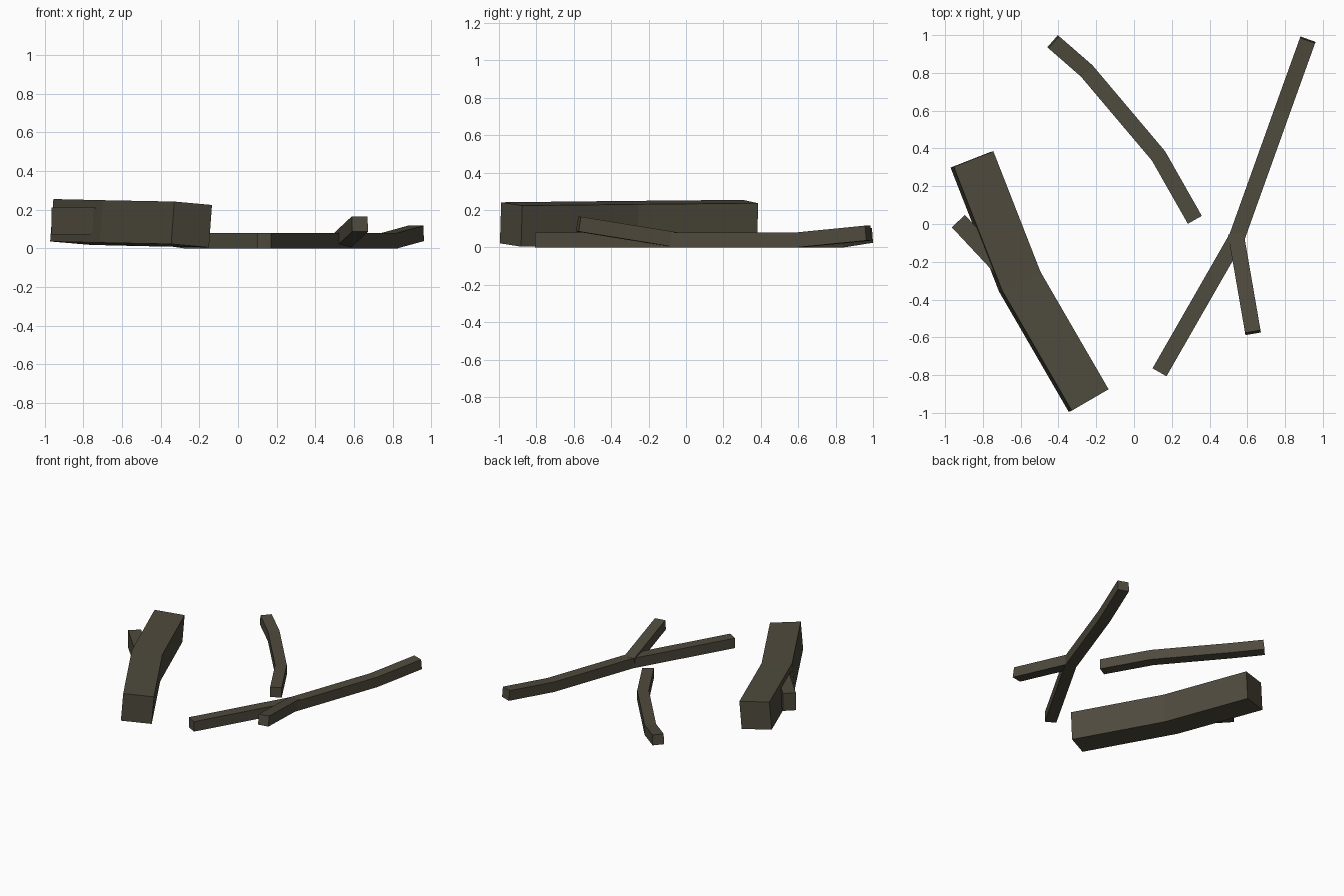
import bpy, bmesh, math
from mathutils import Vector

if "Cube" in bpy.data.objects:
    bpy.data.objects.remove(bpy.data.objects["Cube"])

bark = bpy.data.materials.new("dark bark")
bark.diffuse_color = (0.078, 0.069, 0.047, 1)
bark.use_nodes = True
bark.node_tree.nodes["Principled BSDF"].inputs["Base Color"].default_value = bark.diffuse_color


def branch(name, path, width, height, roll=0):
    """Sweep a rectangular section along a path, with mitred bends."""
    pts = [Vector(p) for p in path]
    dirs = [(b - a).normalized() for a, b in zip(pts, pts[1:])]
    bm = bmesh.new()
    rings = []
    for i, p in enumerate(pts):
        d0, d1 = dirs[max(i - 1, 0)], dirs[min(i, len(dirs) - 1)]
        t = (d0 + d1).normalized()
        side = t.cross(Vector((0, 0, 1))).normalized()
        up = side.cross(t)
        miter = 1 / max(t.dot(d0), 0.5)
        ring = []
        for sx, sz in ((-1, -1), (1, -1), (1, 1), (-1, 1)):
            x, z = sx * width / 2, sz * height / 2
            xr = x * math.cos(roll) - z * math.sin(roll)
            zr = x * math.sin(roll) + z * math.cos(roll)
            ring.append(bm.verts.new(p + side * xr * miter + up * zr))
        rings.append(ring)
    for a, b in zip(rings, rings[1:]):
        for k in range(4):
            n = (k + 1) % 4
            bm.faces.new((a[k], a[n], b[n], b[k]))
    bm.faces.new(rings[0])
    bm.faces.new(rings[-1])
    bmesh.ops.recalc_face_normals(bm, faces=bm.faces)
    mesh = bpy.data.meshes.new(name)
    bm.to_mesh(mesh)
    bm.free()
    mesh.materials.append(bark)
    obj = bpy.data.objects.new(name, mesh)
    bpy.context.collection.objects.link(obj)
    return obj


# Thick log, slightly rolled, and the stub growing from its side
branch("thick_log", [(-0.24, -0.935, 0.123), (-0.605, -0.305, 0.13),
                     (-0.858, 0.342, 0.136)], 0.226, 0.22, math.radians(-4.5))
branch("log_stub", [(-0.645, -0.35, 0.135), (-0.71, -0.22, 0.14),
                    (-0.93, 0.015, 0.14)], 0.095, 0.14)

# Long forked branch
branch("long_branch", [(0.135, -0.785, 0.04), (0.545, -0.07, 0.04),
                       (0.785, 0.6, 0.04), (0.92, 0.975, 0.077)], 0.085, 0.08)
branch("fork_twig", [(0.54, -0.055, 0.041), (0.63, -0.575, 0.125)], 0.083, 0.08)

# Loose crooked twig
branch("loose_twig", [(0.322, 0.022, 0.04), (0.13, 0.36, 0.04),
                      (-0.25, 0.81, 0.04), (-0.428, 0.965, 0.065)], 0.085, 0.08)
